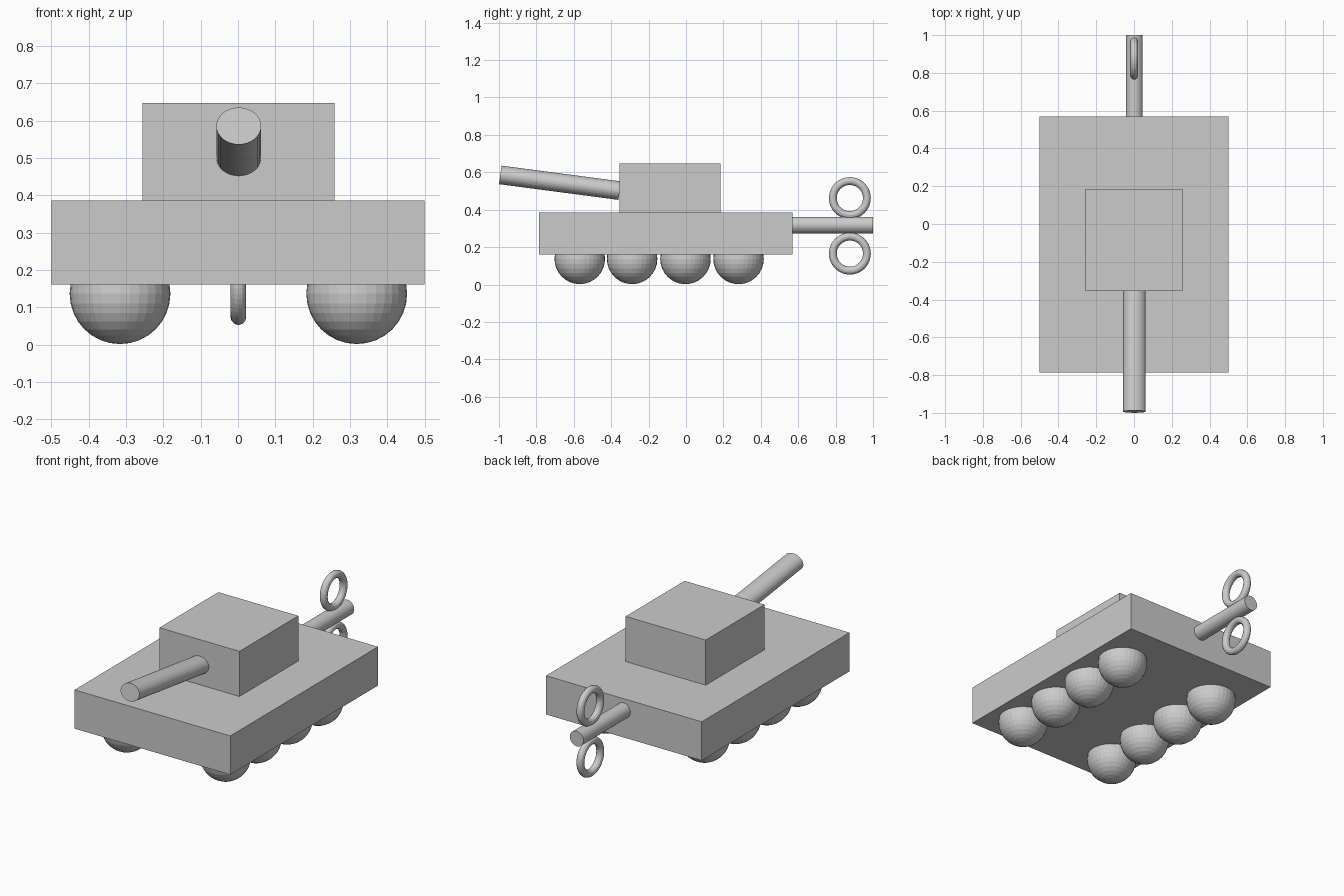
import bpy
from math import pi
from mathutils import Vector

if "Cube" in bpy.data.objects:
    bpy.data.objects.remove(bpy.data.objects["Cube"])


def box(name, lo, hi):
    lo, hi = Vector(lo), Vector(hi)
    bpy.ops.mesh.primitive_cube_add(size=1, location=(lo + hi) / 2)
    ob = bpy.context.object
    ob.name = name
    ob.scale = hi - lo
    return ob


def rod(name, start, end, rx, rz):
    # cylinder between two points, with an elliptical section
    a, b = Vector(start), Vector(end)
    bpy.ops.mesh.primitive_cylinder_add(vertices=32, radius=1, depth=1, location=(a + b) / 2)
    ob = bpy.context.object
    ob.name = name
    d = b - a
    ob.rotation_euler = (-d.angle(Vector((0, 0, 1))) if d.y > 0 else d.angle(Vector((0, 0, 1))), 0, 0)
    ob.scale = (rx, rz, d.length)
    return ob


# Hull and turret
box("hull", (-0.5, -0.785, 0.161), (0.5, 0.57, 0.386))
box("turret", (-0.256, -0.355, 0.386), (0.258, 0.185, 0.648))

# Raised gun barrel
rod("gun_barrel", (0.002, -0.355, 0.502), (0.002, -0.993, 0.586), 0.06, 0.05)

# Ball wheels, four per side
for side, x in (("left", -0.316), ("right", 0.318)):
    for i, y in enumerate((-0.568, -0.288, -0.003, 0.281)):
        bpy.ops.mesh.primitive_uv_sphere_add(segments=32, ring_count=16, radius=0.135,
                                             location=(x, y, 0.137))
        bpy.context.object.name = f"wheel_{side}_{i + 1}"

# Wind-up key: shaft and two rings
rod("key_shaft", (0.002, 0.57, 0.318), (0.002, 1.0, 0.318), 0.044, 0.044)
for name, z in (("key_ring_upper", 0.462), ("key_ring_lower", 0.165)):
    bpy.ops.mesh.primitive_torus_add(major_segments=48, minor_segments=12,
                                     major_radius=0.091, minor_radius=0.021,
                                     location=(0.001, 0.876, z), rotation=(0, pi / 2, 0))
    bpy.context.object.name = name
